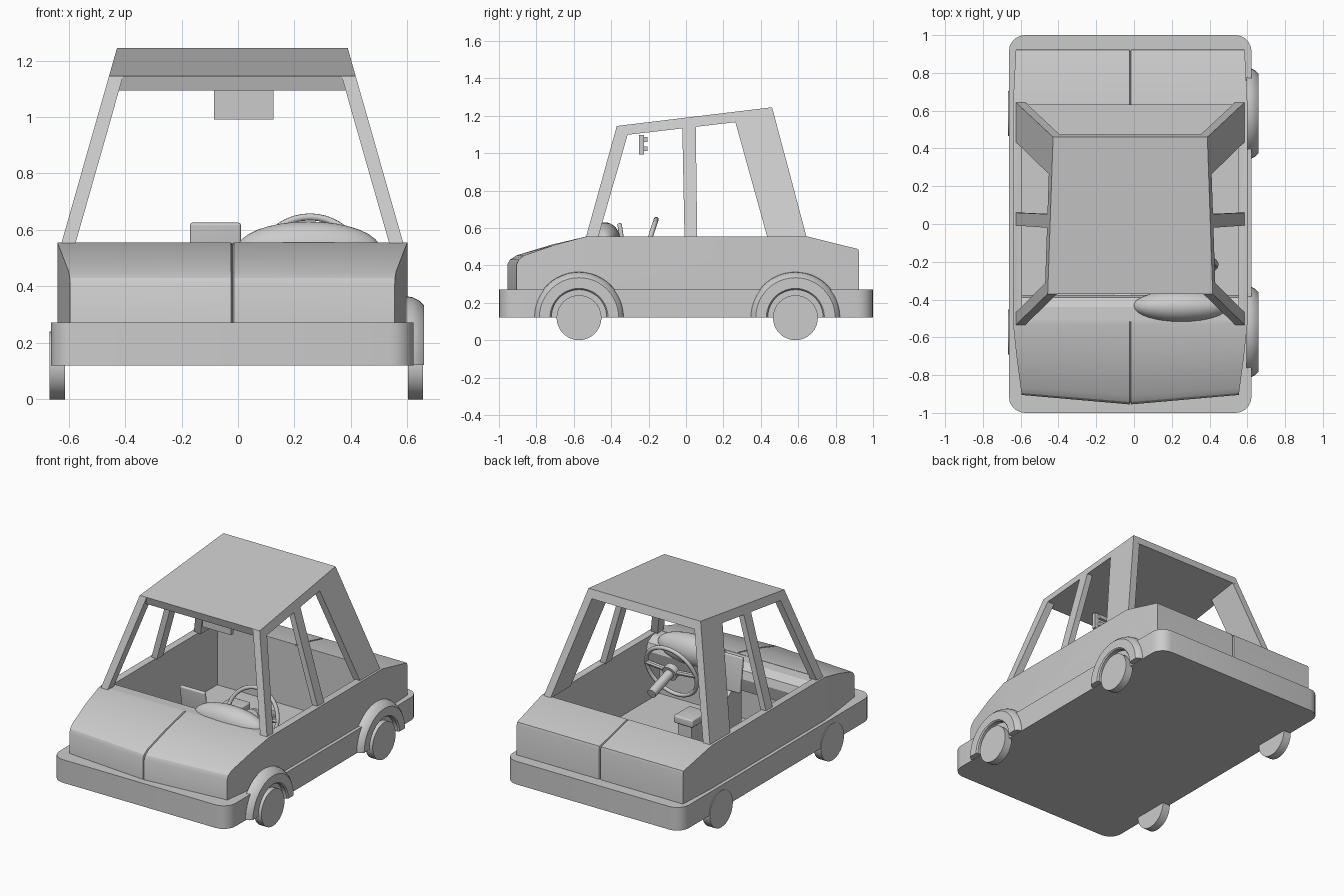
import bpy, bmesh, math
from mathutils import Vector, Matrix

if "Cube" in bpy.data.objects:
    bpy.data.objects.remove(bpy.data.objects["Cube"])

CX = -0.02          # centre line of the car
SILL = 0.555        # height of window sill


def finish(name, bm, smooth=None):
    bmesh.ops.recalc_face_normals(bm, faces=bm.faces)
    me = bpy.data.meshes.new(name)
    bm.to_mesh(me)
    bm.free()
    ob = bpy.data.objects.new(name, me)
    bpy.context.collection.objects.link(ob)
    if smooth:
        bpy.ops.object.select_all(action='DESELECT')
        bpy.context.view_layer.objects.active = ob
        ob.select_set(True)
        bpy.ops.object.shade_smooth_by_angle(angle=math.radians(smooth))
    return ob


def loft(name, rings, closed=False, caps=True, smooth=None):
    bm = bmesh.new()
    vs = [[bm.verts.new(p) for p in r] for r in rings]
    n = len(rings[0])
    for i in range(len(vs) if closed else len(vs) - 1):
        a, b = vs[i], vs[(i + 1) % len(vs)]
        for k in range(n):
            bm.faces.new((a[k], a[(k + 1) % n], b[(k + 1) % n], b[k]))
    if caps and not closed:
        bm.faces.new(vs[0])
        bm.faces.new(vs[-1])
    return finish(name, bm, smooth)


def box(name, x, y, z, bevel=0, vertical_only=False, tilt=0, smooth=None):
    bm = bmesh.new()
    bmesh.ops.create_cube(bm, size=1)
    bmesh.ops.scale(bm, vec=(x[1] - x[0], y[1] - y[0], z[1] - z[0]), verts=bm.verts)
    if bevel:
        es = [e for e in bm.edges if not vertical_only
              or abs(e.verts[0].co.z - e.verts[1].co.z) > 1e-4]
        bmesh.ops.bevel(bm, geom=es, offset=bevel, segments=5, affect='EDGES', profile=0.5)
    c = Vector(((x[0] + x[1]) / 2, (y[0] + y[1]) / 2, (z[0] + z[1]) / 2))
    bm.transform(Matrix.Translation(c) @ Matrix.Rotation(tilt, 4, 'X'))
    return finish(name, bm, smooth)


def rod(name, a, b, r, seg=32):
    a, b = Vector(a), Vector(b)
    bm = bmesh.new()
    bmesh.ops.create_cone(bm, cap_ends=True, segments=seg, radius1=r, radius2=r, depth=(b - a).length)
    rot = (b - a).to_track_quat('Z', 'Y').to_matrix().to_4x4()
    bm.transform(Matrix.Translation((a + b) / 2) @ rot)
    return finish(name, bm, 35)


def cut(ob, cutter):
    m = ob.modifiers.new('cut', 'BOOLEAN')
    m.operation, m.object, m.solver = 'DIFFERENCE', cutter, 'EXACT'
    cutter.hide_render = True
    cutter.hide_viewport = True


# Lower skirt with rounded corners, forming bumpers and floor
skirt = box('bumper_skirt', (CX - .642, CX + .642), (-1, 1), (.12, .272), .085, True, smooth=35)

# Main body: stations along the length (y, top z, half width, nose offset, seam dy)
g = .012
stations = [(-.905, .27, .575, -.05, g), (-.905, .405, .575, -.05, g), (-.895, .43, .576, -.047, g * .7),
            (-.865, .453, .58, -.042, 0), (-.70, .51, .602, -.02, 0), (-.53, SILL, .62, 0, 0),
            (.645, SILL, .62, 0, 0), (.92, .487, .606, 0, -g), (.925, .47, .606, 0, -g)]
rings = []
for i, (y, z, hw, nose, dy) in enumerate(stations[1:]):
    xs = [-hw, -.005, 0, .005, hw]
    tops = [(CX + x, y + (nose if abs(x) < .1 else 0) + (dy if x == 0 else 0),
             z - (.010 if x == 0 else 0)) for x in xs]
    rings.append(tops + [(p[0], p[1], .2) for p in reversed(tops)])
bm = bmesh.new()
vs = [[bm.verts.new(p) for p in r] for r in rings]
for a, b in zip(vs, vs[1:]):
    for k in range(10):
        bm.faces.new((a[k], a[(k + 1) % 10], b[(k + 1) % 10], b[k]))
for r in (vs[0], vs[-1]):
    for k in range(4):
        bm.faces.new((r[k], r[k + 1], r[8 - k], r[9 - k]))
body = finish('body_shell', bm, 25)

# Open cabin and right-hand wheel wells
cabin = box('cabin_cutter', (CX - .572, CX + .572), (-.51, .63), (.138, .9))
for ob in (skirt, body):
    cut(ob, cabin)

# Wheels, with flared arches on the right side
for label, y in (('front', -.572), ('rear', .585)):
    well = rod(label + '_well_cutter', (.58, y, .12), (.75, y, .12), .15)
    cut(skirt, well)
    cut(body, well)
    rod(label + '_right_wheel', (.602, y, .12), (.655, y, .12), .12)
    rod(label + '_left_wheel', (-.667, y, .12), (-.612, y, .12), .12)
    prof = [(.243, .595), (.24, .618), (.228, .642), (.212, .658), (.155, .658), (.148, .65), (.148, .595)]
    arch = [[(x, y + r * math.cos(t), .122 + r * math.sin(t)) for r, x in prof]
            for t in [math.pi * i / 24 for i in range(25)]]
    loft(label + '_wheel_arch', arch, smooth=35)


# Cabin frame: everything lies on the inward-leaning side plane
def lean(z):
    return .605 - .285 * (z - SILL)


def pillar(name, pts, t):
    for label, s in (('left', -1), ('right', 1)):
        loft(f'{label}_{name}', [[(CX + s * (lean(z) - d), y, z) for y, z in pts] for d in (0, t)])


pillar('front_pillar', [(-.535, .55), (-.47, .55), (-.31, 1.105), (-.37, 1.145)], .05)
pillar('middle_pillar', [(-.008, .55), (.06, .55), (.052, 1.16), (-.02, 1.15)], .04)
pillar('rear_pillar', [(.435, .55), (.645, .55), (.46, 1.245), (.26, 1.18)], .05)
roof = [(-.37, 1.145), (.46, 1.245), (.475, 1.19), (-.355, 1.093)]
top_z = {0: 1.145, 1: 1.245, 2: 1.19, 3: 1.093}
loft('roof', [[(CX + s * lean(z), y, z) for y, z in roof] for s in (-1, 1)])

# Rear-view mirror
box('mirror', (-.085, .125), (-.25, -.225), (.992, 1.097))
for z in (1.01, 1.06):
    box('mirror_back', (-.06, .10), (-.226, -.207), (z, z + .025))

# Dashboard with instrument hump
dash = [(-.515, .553), (-.44, .55), (-.39, .52), (-.375, .47), (-.40, .38), (-.515, .32)]
loft('dashboard', [[(CX + x, y, z) for y, z in dash] for x in (-.573, .573)])
bm = bmesh.new()
bmesh.ops.create_uvsphere(bm, u_segments=32, v_segments=16, radius=1)
bm.transform(Matrix.Translation((.25, -.435, .53)) @ Matrix.Diagonal((.255, .085, .10, 1)))
finish('instrument_hump', bm, 40)

# Centre screen and console
box('centre_screen', (-.17, .01), (-.352, -.328), (.40, .626), .008, tilt=.14, smooth=35)
console = [(-.42, .13), (.10, .13), (.10, .33), (-.2, .33), (-.38, .44), (-.42, .44)]
loft('centre_console', [[(x, y, z) for y, z in console] for x in (-.11, -.01)])
box('armrest', (-.13, .01), (-.05, .12), (.33, .38), .01, smooth=35)

# Steering wheel: rim, hub, spokes and column
tilt = Matrix.Translation((.255, -.215, .475)) @ Matrix.Rotation(math.radians(72), 4, 'X')
R, r = .18, .013
rim = []
for i in range(40):
    a = 2 * math.pi * i / 40
    rim.append([tilt @ Vector(((R + r * math.cos(b)) * math.cos(a), (R + r * math.cos(b)) * math.sin(a),
                               r * math.sin(b))) for b in [math.pi * k / 4 for k in range(8)]])
loft('steering_wheel_rim', rim, closed=True, smooth=50)
rod('steering_wheel_hub', tilt @ Vector((0, 0, -.025)), tilt @ Vector((0, 0, .015)), .05)
for s in (-1, 1):
    rod('steering_wheel_spoke', tilt @ Vector((0, 0, 0)), tilt @ Vector((s * R, .02, 0)), .016, 8)
rod('steering_column', tilt @ Vector((0, 0, 0)), tilt @ Vector((0, 0, -.22)), .03, 16)
